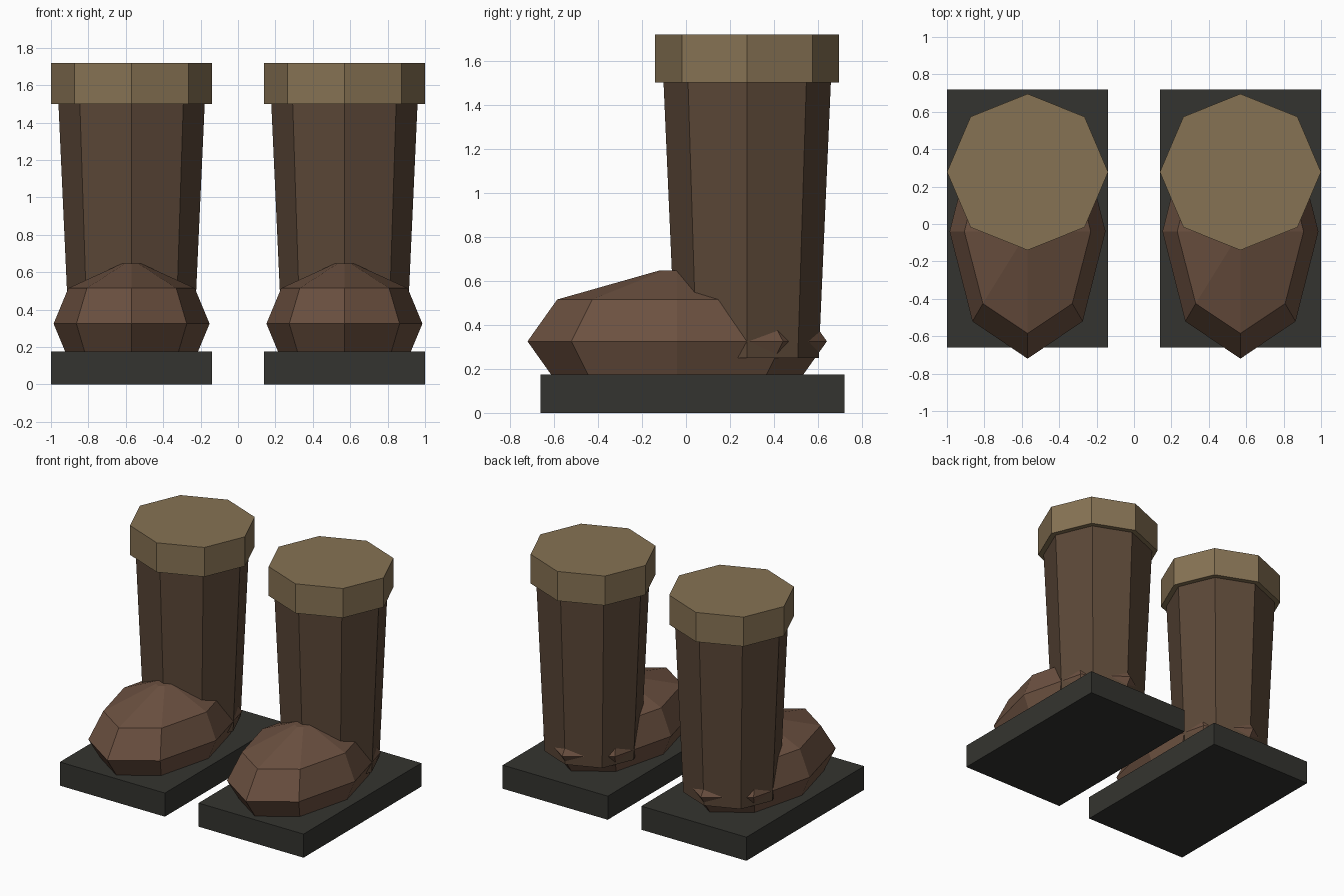
import bpy, bmesh
from math import cos, sin, pi

if "Cube" in bpy.data.objects:
    bpy.data.objects.remove(bpy.data.objects["Cube"])


def material(name, rgb):
    m = bpy.data.materials.new(name)
    m.diffuse_color = (*rgb, 1)
    m.use_nodes = True
    m.node_tree.nodes["Principled BSDF"].inputs["Base Color"].default_value = m.diffuse_color
    return m


LEATHER = material("leather", (0.105, 0.064, 0.039))
TOE = material("toe_leather", (0.15, 0.082, 0.052))
CUFF = material("cuff_tan", (0.24, 0.17, 0.088))
RUBBER = material("rubber", (0.034, 0.034, 0.029))


def loft(name, cx, cy, rings, mat, sides=8):
    """Capped stack of elliptical rings, each (z, x radius, y radius)."""
    bm = bmesh.new()
    loops = [[bm.verts.new((cx + rx * cos(2 * pi * i / sides),
                            cy + ry * sin(2 * pi * i / sides), z))
              for i in range(sides)] for z, rx, ry in rings]
    for a, b in zip(loops, loops[1:]):
        for i in range(sides):
            j = (i + 1) % sides
            bm.faces.new((a[i], a[j], b[j], b[i]))
    bm.faces.new(loops[0][::-1])
    bm.faces.new(loops[-1])
    me = bpy.data.meshes.new(name)
    bm.to_mesh(me)
    bm.free()
    me.materials.append(mat)
    ob = bpy.data.objects.new(name, me)
    bpy.context.collection.objects.link(ob)
    return ob


for side, label in ((-1, "left"), (1, "right")):
    x = side * 0.569

    # flat block sole
    bpy.ops.mesh.primitive_cube_add(size=1, location=(x, 0.03, 0.0875))
    sole = bpy.context.object
    sole.name = label + "_sole"
    sole.scale = (0.862, 1.38, 0.175)
    sole.data.materials.append(RUBBER)

    # faceted rounded foot
    loft(label + "_foot", x, -0.04,
         [(0.003, 0.05, 0.08), (0.135, 0.338, 0.545), (0.325, 0.417, 0.68),
          (0.515, 0.338, 0.545), (0.647, 0.05, 0.08)], TOE)

    # tapered octagonal shaft
    loft(label + "_shaft", x, 0.278,
         [(0.25, 0.334, 0.325), (1.5, 0.391, 0.38)], LEATHER)

    # octagonal cuff
    loft(label + "_cuff", x, 0.278,
         [(1.5, 0.431, 0.418), (1.718, 0.431, 0.418)], CUFF)
